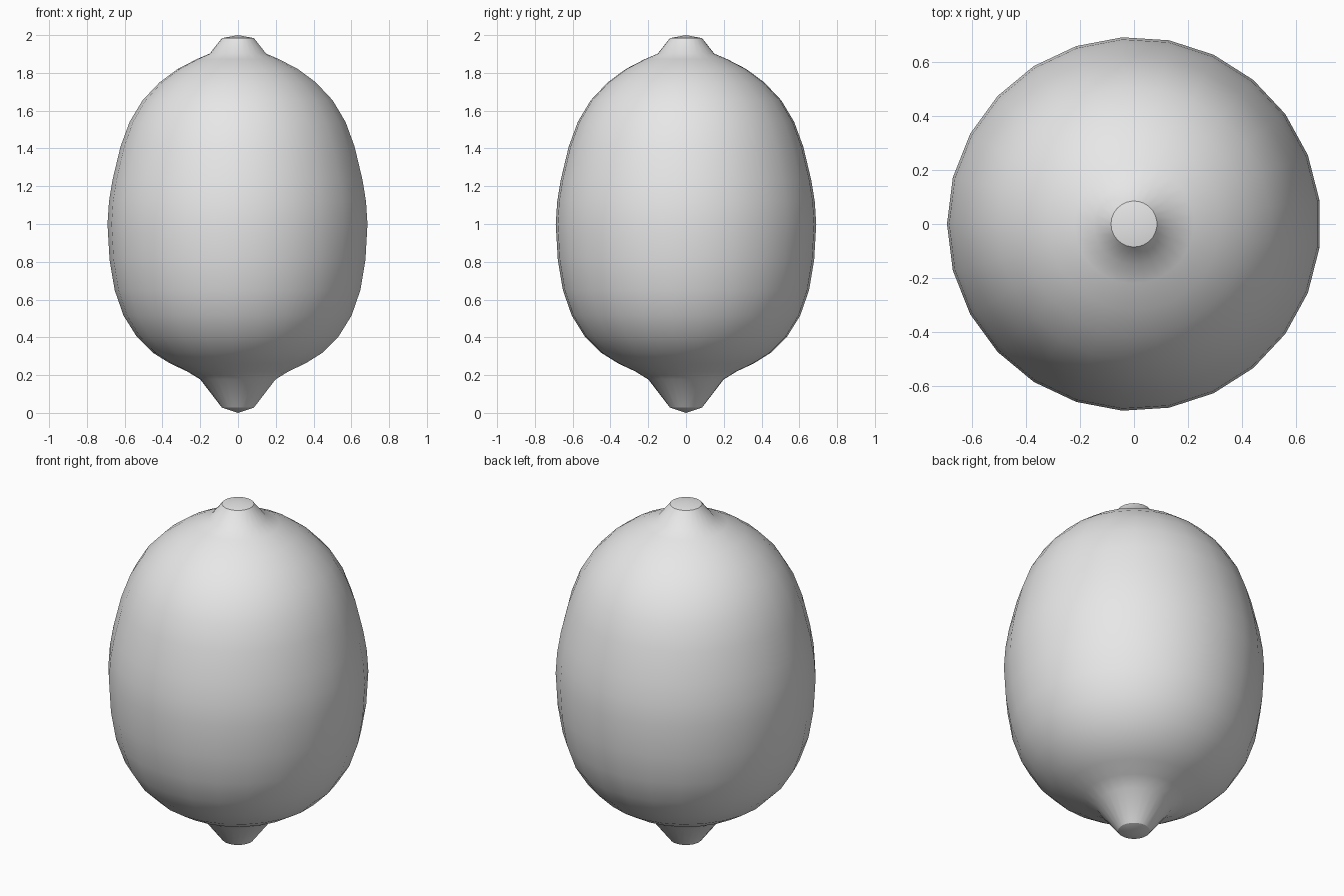
import bpy, bmesh, math

cube = bpy.data.objects.get("Cube")
if cube:
    bpy.data.objects.remove(cube, do_unlink=True)

# Grey skin
skin = bpy.data.materials.new("light grey skin")
skin.use_nodes = True
grey = (0.8, 0.8, 0.8, 1.0)
skin.diffuse_color = grey
skin.node_tree.nodes["Principled BSDF"].inputs["Base Color"].default_value = grey

# Fruit outline as (radius, height), from the blossom tip up to the stem nub
SIDES = 25
profile = [
    (0.0, 0.0), (0.085, 0.028), (0.2, 0.177), (0.27, 0.22), (0.36, 0.262),
    (0.45, 0.318), (0.537, 0.405), (0.606, 0.515), (0.653, 0.65), (0.68, 0.81),
    (0.691, 1.0), (0.683, 1.12), (0.664, 1.235), (0.622, 1.41), (0.574, 1.54),
    (0.505, 1.655), (0.415, 1.75), (0.32, 1.82), (0.22, 1.872), (0.15, 1.902),
    (0.085, 1.984), (0.0, 2.0),
]

# Spin the outline round the vertical axis, with one corner pointing to -x
bm = bmesh.new()
verts = [bm.verts.new((-r, 0, z)) for r, z in profile]
edges = [bm.edges.new(pair) for pair in zip(verts, verts[1:])]
bmesh.ops.spin(bm, geom=verts + edges, cent=(0, 0, 0), axis=(0, 0, 1),
               angle=math.tau, steps=SIDES, use_merge=True)
bmesh.ops.remove_doubles(bm, verts=bm.verts, dist=0.0005)
bmesh.ops.recalc_face_normals(bm, faces=bm.faces)
mesh = bpy.data.meshes.new("citrus_fruit")
bm.to_mesh(mesh)
bm.free()
mesh.materials.append(skin)

fruit = bpy.data.objects.new("citrus_fruit", mesh)
bpy.context.collection.objects.link(fruit)

# Smooth skin with crisp rims on the two end caps
bpy.ops.object.select_all(action='DESELECT')
fruit.select_set(True)
bpy.context.view_layer.objects.active = fruit
bpy.ops.object.shade_smooth_by_angle(angle=math.radians(30))
